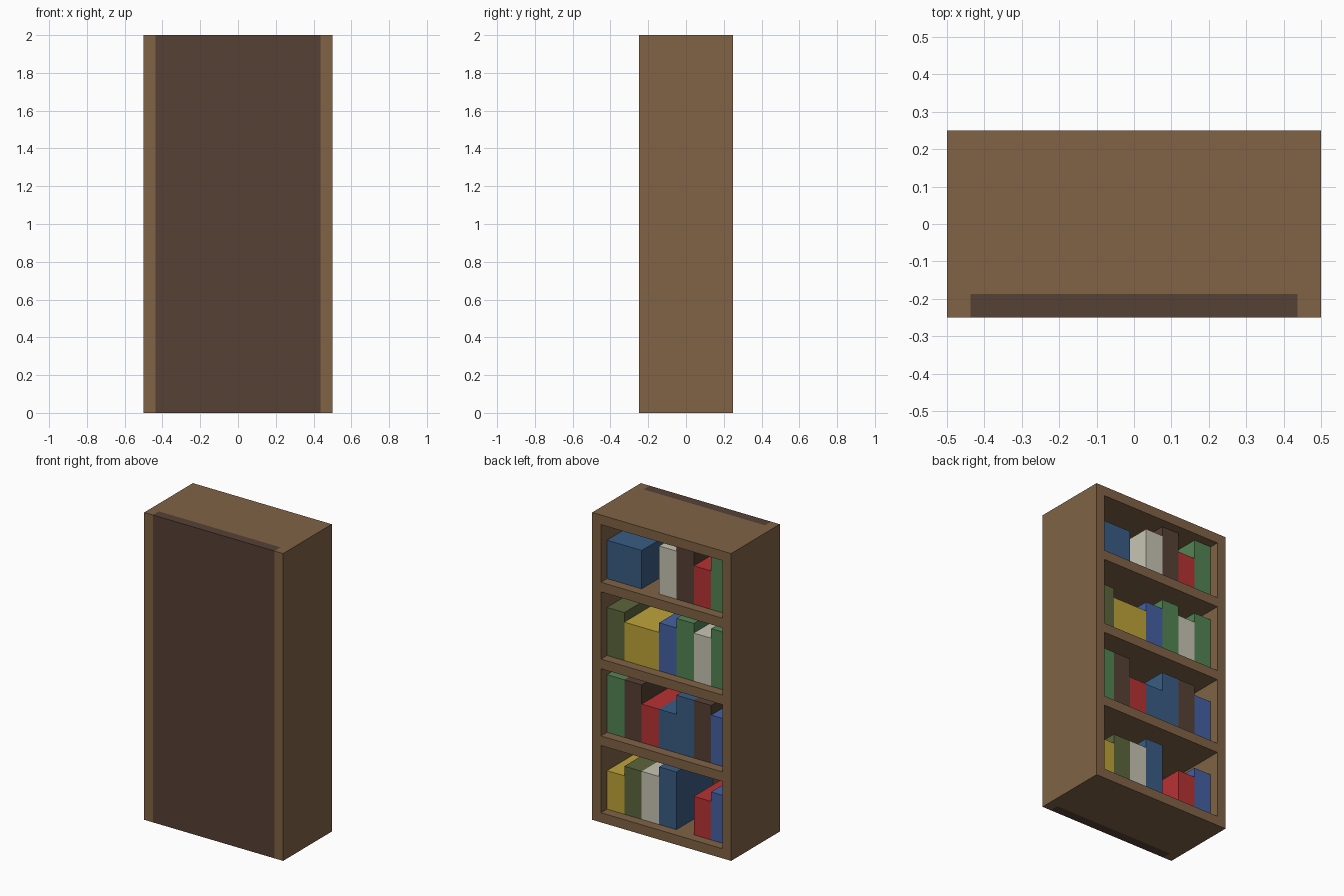
import bpy
import bmesh
from mathutils import Vector

if "Cube" in bpy.data.objects:
    bpy.data.objects.remove(bpy.data.objects["Cube"])

U = 1 / 16  # every part sits on a sixteenth grid


def linear(c):
    c /= 255
    return c / 12.92 if c <= 0.04045 else ((c + 0.055) / 1.055) ** 2.4


def material(name, *rgb):
    mat = bpy.data.materials.new(name)
    colour = tuple(linear(c) for c in rgb) + (1.0,)
    mat.use_nodes = True
    mat.diffuse_color = colour
    mat.node_tree.nodes["Principled BSDF"].inputs["Base Color"].default_value = colour
    return mat


MATS = {
    "wood": material("oak wood", 128, 99, 69),
    "brown": material("dark brown", 86, 65, 53),
    "blue": material("steel blue", 58, 93, 132),
    "royal": material("royal blue", 69, 97, 163),
    "red": material("red", 184, 50, 52),
    "yellow": material("mustard yellow", 190, 163, 57),
    "cream": material("cream", 200, 197, 180),
    "green": material("leaf green", 84, 132, 84),
    "olive": material("olive green", 92, 102, 60),
}


def box(name, low, high, colour):
    """Axis-aligned block between two grid corners."""
    low, high = Vector(low) * U, Vector(high) * U
    bm = bmesh.new()
    bmesh.ops.create_cube(bm, size=1)
    bmesh.ops.scale(bm, vec=high - low, verts=bm.verts)
    mesh = bpy.data.meshes.new(name)
    bm.to_mesh(mesh)
    bm.free()
    mesh.materials.append(MATS[colour])
    obj = bpy.data.objects.new(name, mesh)
    obj.location = (low + high) / 2
    bpy.context.collection.objects.link(obj)
    return obj


# Case: two side walls and a full-height dark panel
for side, x in (("left", 7), ("right", -8)):
    box(side + "_wall", (x, -4, 0), (x + 1, 4, 32), "wood")
box("panel", (-7, -4, 0), (7, -3, 32), "brown")

# Horizontal boards
for name, z in (("base_board", 0), ("lower_shelf", 8), ("middle_shelf", 16),
                ("upper_shelf", 24), ("top_board", 31)):
    box(name, (-7, -3, z), (7, 4, z + 1), "wood")

# Books per shelf, from +x to -x: colour, width, height (None is a gap)
ROWS = {
    1: [("yellow", 2, 4), ("olive", 2, 5), ("cream", 2, 5), ("blue", 2, 6),
        (None, 2, 0), ("red", 2, 4), ("royal", 2, 5)],
    9: [("green", 2, 6), ("brown", 2, 6), ("red", 2, 4), ("blue", 2, 4),
        ("blue", 2, 6), ("brown", 2, 6), ("royal", 2, 5)],
    17: [("olive", 2, 5), ("yellow", 4, 4), ("royal", 2, 5), ("green", 2, 6),
         ("cream", 2, 5), ("green", 2, 6)],
    25: [("blue", 4, 4), (None, 2, 0), ("cream", 2, 5), ("brown", 2, 6),
         ("red", 2, 4), ("green", 2, 6)],
}
for z, row in ROWS.items():
    x = 7
    for colour, width, height in row:
        if colour:
            box(colour + "_book", (x - width, -3, z), (x, 3, z + height), colour)
        x -= width
